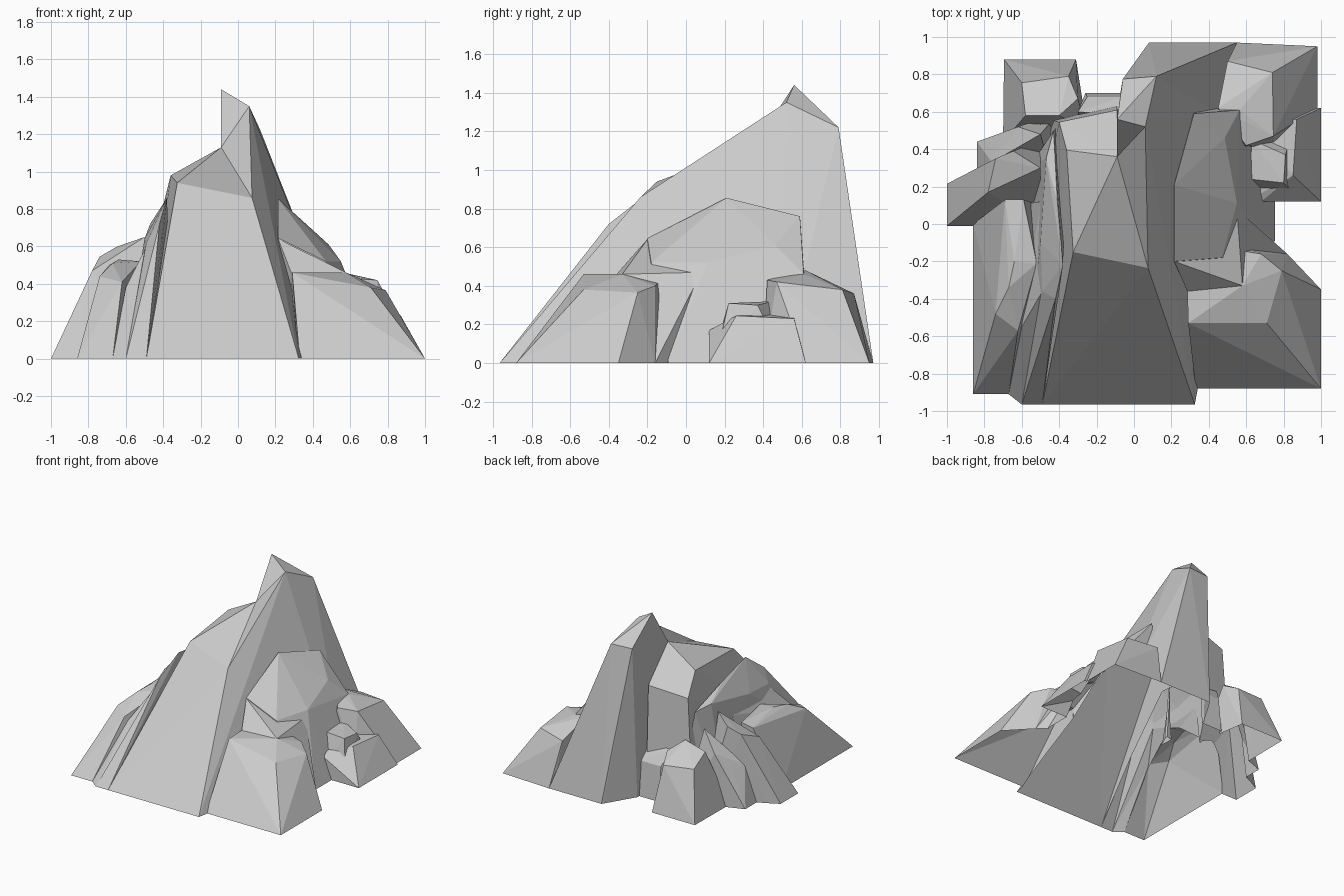
import bpy, bmesh

parts = []


def rock(name, tops, base):
    """Faceted rock: hull of top points over a ground outline (with a skirt trimmed later)."""
    bm = bmesh.new()
    skirt = -0.1 - 0.013 * len(parts)
    for p in tops:
        bm.verts.new(p)
    for x, y in base:
        bm.verts.new((x, y, 0))
        bm.verts.new((x, y, skirt))
    res = bmesh.ops.convex_hull(bm, input=bm.verts[:])
    junk = {g for g in res["geom_interior"] + res["geom_unused"]
            if isinstance(g, bmesh.types.BMVert)}
    bmesh.ops.delete(bm, geom=list(junk), context='VERTS')
    bmesh.ops.recalc_face_normals(bm, faces=bm.faces[:])
    me = bpy.data.meshes.new(name)
    bm.to_mesh(me)
    bm.free()
    ob = bpy.data.objects.new(name, me)
    bpy.context.collection.objects.link(ob)
    parts.append(ob)


# Shared ridge points of the main mass
spire = (-.09, .56, 1.44)
crest = (.06, .52, 1.35)
saddle = (-.09, .36, 1.13)
brow_l = (-.325, -.15, .94)
brow_r = (.075, -.235, .86)

# Main summit, its front slope and the left shoulder
rock("summit",
     [spire, crest, saddle, (.12, .79, 1.22), (-.06, .775, 1.22)],
     [(.08, .97), (.55, .97), (-.07, .72), (-.08, .36), (.6, .5)])
rock("summit_front", [crest, saddle, brow_r],
     [(.325, -.965), (.1, -.95), (0, .4), (.6, .5), (.42, -.4)])
rock("front_slope", [saddle, brow_l, brow_r],
     [(.325, -.965), (-.49, -.965), (0, .35)])
rock("left_shoulder",
     [saddle, brow_l, brow_r, (-.36, .395, .98), (-.4, .545, .82), (-.09, .61, .87)],
     [(-.49, -.965), (0, -.965), (-.09, .64), (-.5, .1), (-.45, .56)])

# Right buttress and foot
rock("right_buttress",
     [(.215, .21, .855), (.215, -.2, .645), (.32, .59, .76), (.485, .46, .61),
      (.565, .61, .46), (.55, .11, .52), (.47, -.18, .52)],
     [(.755, .12), (.755, -.09), (.65, .62), (.3, -.3), (.3, .65)])
rock("right_foot",
     [(.29, -.53, .46), (.285, -.36, .46), (.58, -.33, .46), (.71, -.53, .38),
      (.79, -.25, .365), (.68, -.16, .4), (.3, -.1, .46)],
     [(.33, -.88), (1, -.88), (1, -.35), (.82, -.16), (.3, 0)])
rock("foot_ramp",
     [(.215, -.2, .64), (.285, -.36, .46), (.58, -.33, .46), (.55, .08, .47)],
     [(.3, -.36), (.55, -.33), (.82, -.16), (.5, .1)])

# Back right boulders
rock("back_right_boulder",
     [(.5, .87, .36), (.74, .81, .38), (.745, .47, .42), (.6, .42, .43),
      (.565, .61, .46), (.45, .62, .48)],
     [(.98, .62), (.98, .95), (.55, .97), (.45, .4), (.76, .4)])
rock("right_block",
     [(.68, .12, .17), (.85, .26, .245), (.87, .56, .23), (.6, .12, .17), (.6, .56, .26)],
     [(1, .12), (1, .62), (.6, .12), (.6, .62)])
rock("right_block_cap",
     [(.62, .24, .31), (.63, .45, .32), (.81, .37, .3), (.8, .22, .31)],
     [(.6, .13), (.6, .5), (.85, .52), (.86, .15)])

# Left ridge, gully, spur and front foot
rock("left_ridge",
     [(-.42, -.4, .72), (-.38, -.22, .86), (-.49, -.36, .62), (-.5, -.1, .64),
      (-.41, .12, .8), (-.47, .35, .72), (-.43, .5, .7)],
     [(-.6, -.965), (-.49, -.965), (-.56, .3), (-.35, .58)])
rock("left_gully",
     [(-.6, -.55, .38), (-.49, -.36, .6), (-.52, -.2, .52), (-.5, .12, .55)],
     [(-.67, -.91), (-.6, -.965), (-.45, -.5), (-.62, .1), (-.45, .15)])
rock("left_spur",
     [(-.74, .35, .545), (-.78, .17, .47), (-.645, .39, .6), (-.5, .3, .65)],
     [(-1, .215), (-1, -.01), (-.86, -.01), (-.5, 0), (-.5, .45)])
rock("left_foot",
     [(-.74, -.48, .44), (-.62, -.57, .41), (-.67, -.34, .51), (-.64, -.2, .53),
      (-.52, -.21, .52), (-.69, .13, .5), (-.59, .13, .52)],
     [(-.86, -.91), (-.67, -.91), (-.86, 0), (-.5, .1), (-.5, -.5)])

# Back left boulders
rock("back_left_boulder",
     [(-.6, .755, .38), (-.35, .79, .36), (-.3, .67, .42), (-.58, .58, .45), (-.4, .58, .5)],
     [(-.695, .88), (-.31, .88), (-.25, .5), (-.7, .44)])
rock("back_step",
     [(-.25, .68, .28), (-.06, .68, .28), (-.06, .58, .38), (-.3, .6, .4)],
     [(-.26, .7), (-.05, .7), (-.05, .5), (-.3, .5)])
rock("left_step",
     [(-.73, .43, .27), (-.62, .52, .42), (-.5, .48, .58), (-.76, .33, .3)],
     [(-.84, .44), (-.84, .25), (-.75, .44), (-.66, .5), (-.4, .6), (-.45, .3)])

# Fuse all rocks into one skin
mountain = parts[0]
mountain.name = "mountain"
for other in parts[1:]:
    mod = mountain.modifiers.new("fuse", 'BOOLEAN')
    mod.operation = 'UNION'
    mod.solver = 'EXACT'
    mod.object = other
bpy.context.view_layer.update()
fused = bpy.data.meshes.new_from_object(
    mountain.evaluated_get(bpy.context.evaluated_depsgraph_get()))
mountain.modifiers.clear()
for other in parts[1:]:
    bpy.data.objects.remove(other)

# Trim at the ground, leaving the underside open
bm = bmesh.new()
bm.from_mesh(fused)
bmesh.ops.bisect_plane(bm, geom=bm.verts[:] + bm.edges[:] + bm.faces[:], dist=1e-5,
                       plane_co=(0, 0, 0), plane_no=(0, 0, 1), clear_inner=True)
bmesh.ops.dissolve_limit(bm, angle_limit=.01, verts=bm.verts[:], edges=bm.edges[:])
bm.to_mesh(fused)
bm.free()
mountain.data = fused
